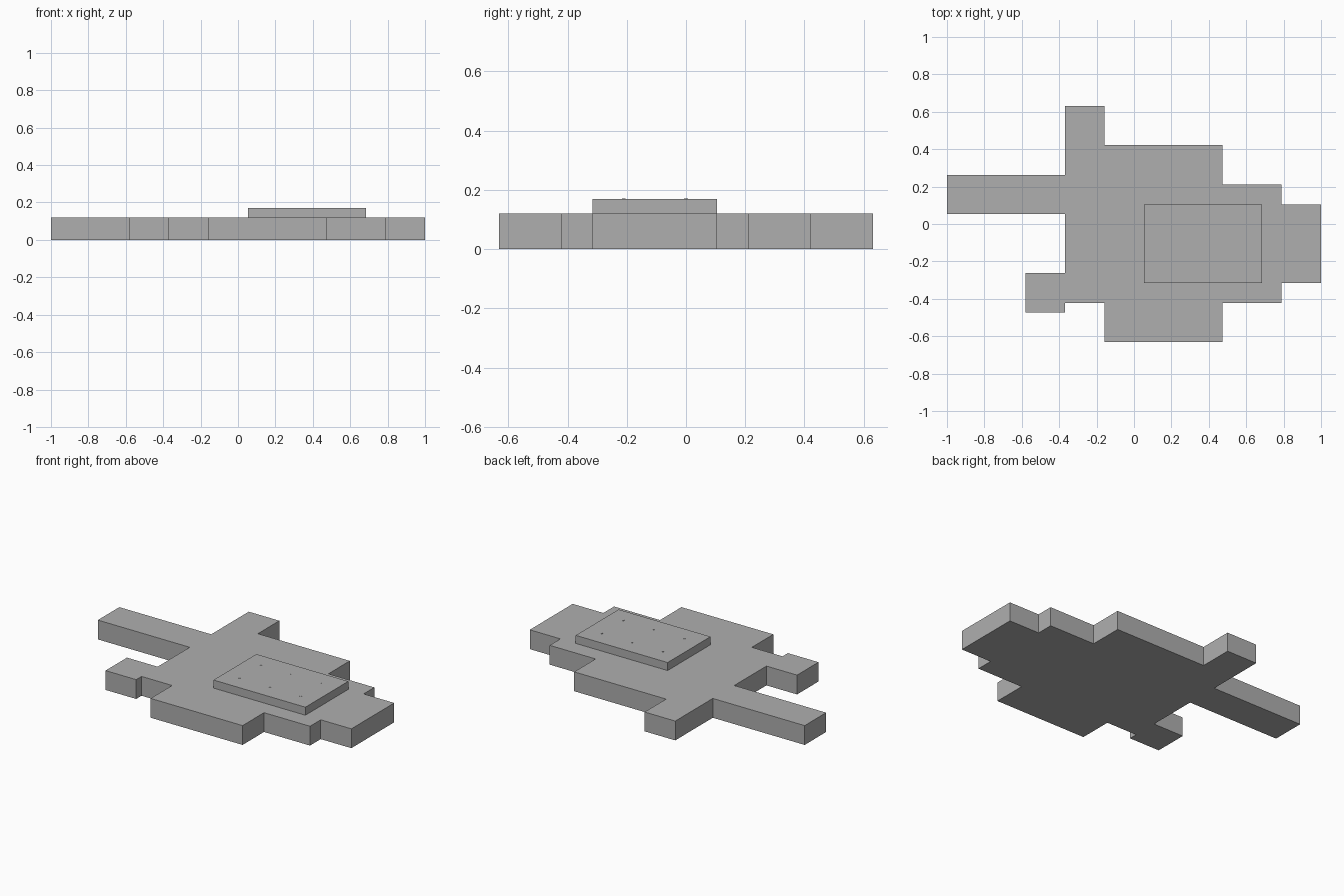
import bpy
import bmesh
from mathutils import Matrix, Vector

if "Cube" in bpy.data.objects:
    bpy.data.objects.remove(bpy.data.objects["Cube"])

U = 2 / 9.5      # one floor tile
H = 0.12         # slab height
TOP = 0.17       # top of raised plate

grey = bpy.data.materials.new("plain_grey")
grey.diffuse_color = (0.43, 0.43, 0.43, 1)
grey.use_nodes = True
grey.node_tree.nodes["Principled BSDF"].inputs["Base Color"].default_value = grey.diffuse_color


def finish(name, bm):
    mesh = bpy.data.meshes.new(name)
    bm.to_mesh(mesh)
    bm.free()
    mesh.materials.append(grey)
    obj = bpy.data.objects.new(name, mesh)
    bpy.context.collection.objects.link(obj)
    return obj


def box(name, x, y, w, d, z0=0.0, z1=H):
    """Box from its left/front corner; x, y, w, d are in tiles."""
    bm = bmesh.new()
    bmesh.ops.create_cube(bm, size=1)
    bmesh.ops.scale(bm, verts=bm.verts, vec=(w * U, d * U, z1 - z0))
    bmesh.ops.translate(bm, verts=bm.verts,
                        vec=((x + w / 2) * U, (y + d / 2) * U, (z0 + z1) / 2))
    return finish(name, bm)


# Floor slabs: left, front, width, depth in tiles
slabs = {
    "main_floor_back": (-1.75, -0.5, 5.5, 1.5),
    "main_floor_front": (-1.75, -2, 5.5, 1.5),
    "back_room": (-1.75, 1, 4, 1),
    "back_annex": (-1.75, 2, 1, 1),
    "left_corridor": (-4.75, 0.25, 3, 1),
    "left_annex": (-2.75, -2.25, 1, 1),
    "front_room": (-0.75, -3, 2, 1),
    "front_annex": (1.25, -3, 1, 1),
    "right_room": (3.75, -1.5, 1, 2),
}
for name, dims in slabs.items():
    box(name, *dims)

# Raised plate
box("raised_plate", 0.25, -1.5, 3, 2, H, TOP)

# Tiny pin heads, one in the middle of each plate tile
bm = bmesh.new()
for i in range(3):
    for j in range(2):
        pos = Vector(((0.75 + i) * U, (-1 + j) * U, TOP))
        bmesh.ops.create_cone(bm, cap_ends=True, segments=8, radius1=0.006,
                              radius2=0.006, depth=0.003,
                              matrix=Matrix.Translation(pos))
finish("plate_pins", bm)
